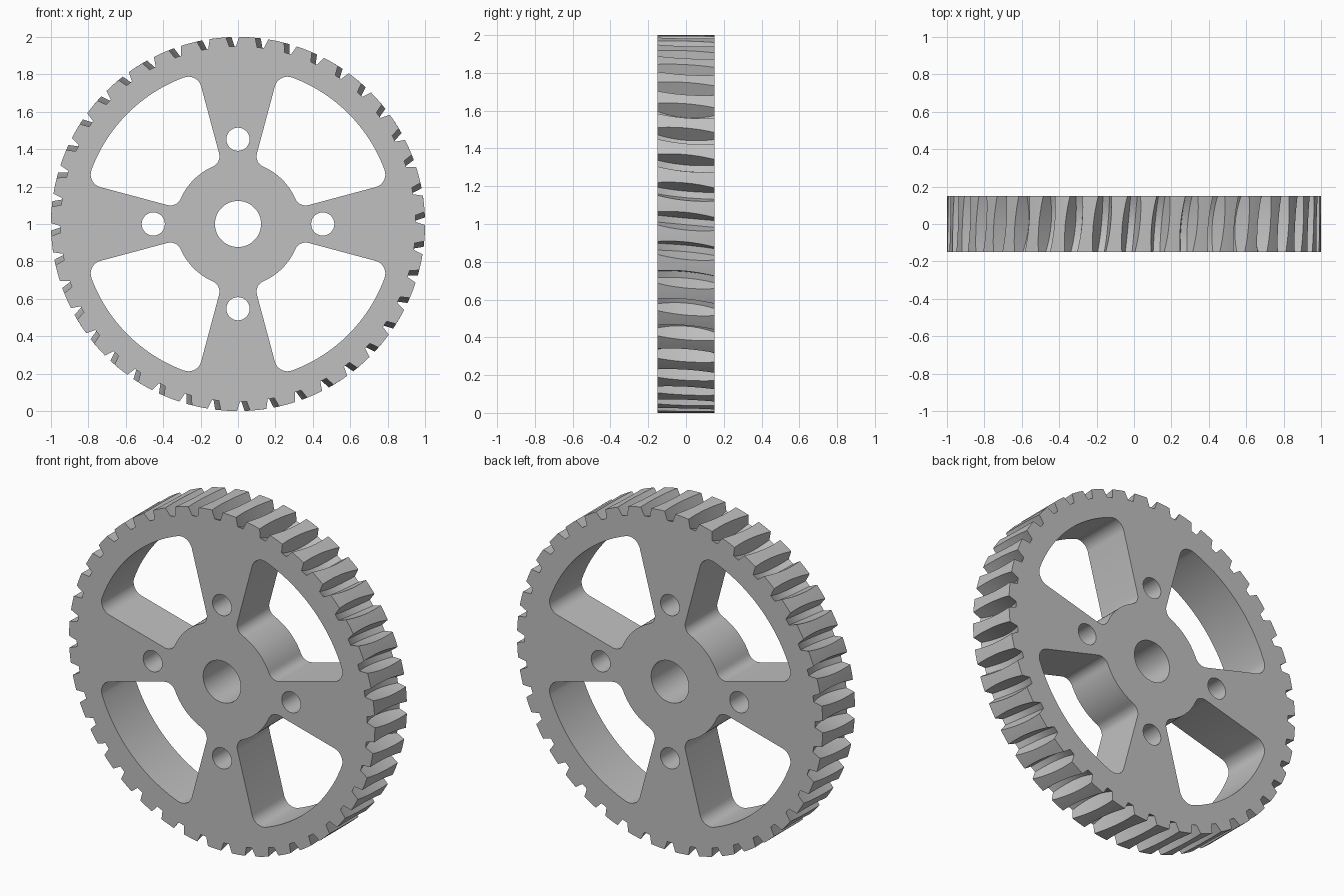
import bpy
import bmesh
from math import sin, cos, asin, pi, radians, tau

cube = bpy.data.objects.get("Cube")
if cube:
    bpy.data.objects.remove(cube, do_unlink=True)

HALF = 0.15            # half of the gear thickness
TEETH = 40
STATIONS = [HALF * (i / 5 - 1) for i in range(11)]


def arc(cx, cz, r, a0, a1, n):
    """Points along an arc, both ends included."""
    return [(cx + r * cos(a0 + (a1 - a0) * i / n),
             cz + r * sin(a0 + (a1 - a0) * i / n)) for i in range(n + 1)]


def circle(cx, cz, r, n):
    return arc(cx, cz, r, 0, tau, n)[:-1]


def toothed_outline(y):
    """Rim outline at depth y: slanted grooves, deepest and widest mid-way."""
    bulge = 1 - (y / HALF) ** 2
    root = 0.95 - 0.035 * bulge
    w = 0.035 + 0.012 * bulge
    v = 0.019
    pitch = tau / TEETH
    pts = []
    for k in range(TEETH):
        mid = k * pitch + 0.015 - 0.1 * y
        land = pitch - 2 * w
        steps = [(root, -v), (root, v), (1, w), (1, w + land / 3),
                 (1, w + land * 2 / 3), (1, w + land)]
        pts += [(r * cos(mid + a), r * sin(mid + a)) for r, a in steps]
    return pts


def window(turn):
    """Rounded sector between two spokes, turned about the axle."""
    hub, rim, f_in, f_out, edge = 0.335, 0.835, 0.06, 0.07, radians(15)
    a = edge + asin(f_in / (hub + f_in))
    b = edge + asin(f_out / (rim - f_out))
    side = edge + 1.5 * pi
    half = arc(0, 0, hub, pi / 4, a, 8)
    half += arc((hub + f_in) * cos(a), (hub + f_in) * sin(a), f_in, a + pi, side, 8)[1:]
    half += arc((rim - f_out) * cos(b), (rim - f_out) * sin(b), f_out, side, b + tau, 8)
    half += arc(0, 0, rim, b, pi / 4, 12)[1:]
    loop = half + [(z, x) for x, z in reversed(half[1:-1])]
    c, s = cos(turn), sin(turn)
    return [(x * c - z * s, x * s + z * c) for x, z in loop]


def add_wall(bm, slices):
    """Skin a closed wall through (y, outline) slices; return its end edges."""
    rings = [[bm.verts.new((x, y, z + 1)) for x, z in pts] for y, pts in slices]
    n = len(rings[0])
    for r0, r1 in zip(rings, rings[1:]):
        for i in range(n):
            j = (i + 1) % n
            bm.faces.new((r0[i], r0[j], r1[j], r1[i]))
    return [[bm.edges.get((r[i], r[(i + 1) % n])) for i in range(n)]
            for r in (rings[0], rings[-1])]


# Walls: toothed rim, four windows, bore and four bolt holes
bm = bmesh.new()
ends = [add_wall(bm, [(y, toothed_outline(y)) for y in STATIONS])]
holes = [circle(0, 0, 0.123, 48)]
for k in range(4):
    t = k * pi / 2
    holes += [window(t), circle(0.453 * cos(t), 0.453 * sin(t), 0.062, 32)]
for pts in holes:
    ends.append(add_wall(bm, [(-HALF, pts), (HALF, pts)]))

# Flat front and back faces around the openings
for i, normal in ((0, (0, -1, 0)), (1, (0, 1, 0))):
    edges = [e for pair in ends for e in pair[i]]
    bmesh.ops.triangle_fill(bm, edges=edges, use_beauty=True, normal=normal)
bmesh.ops.recalc_face_normals(bm, faces=bm.faces)

mesh = bpy.data.meshes.new("gear_wheel")
bm.to_mesh(mesh)
bm.free()
gear = bpy.data.objects.new("gear_wheel", mesh)
bpy.context.collection.objects.link(gear)

# Plain grey material
grey = bpy.data.materials.new("plain_grey")
grey.use_nodes = True
colour = (0.53, 0.53, 0.53, 1)
grey.diffuse_color = colour
grey.node_tree.nodes["Principled BSDF"].inputs["Base Color"].default_value = colour
mesh.materials.append(grey)

bpy.ops.object.select_all(action='DESELECT')
gear.select_set(True)
bpy.context.view_layer.objects.active = gear
bpy.ops.object.shade_smooth_by_angle(angle=radians(30))
